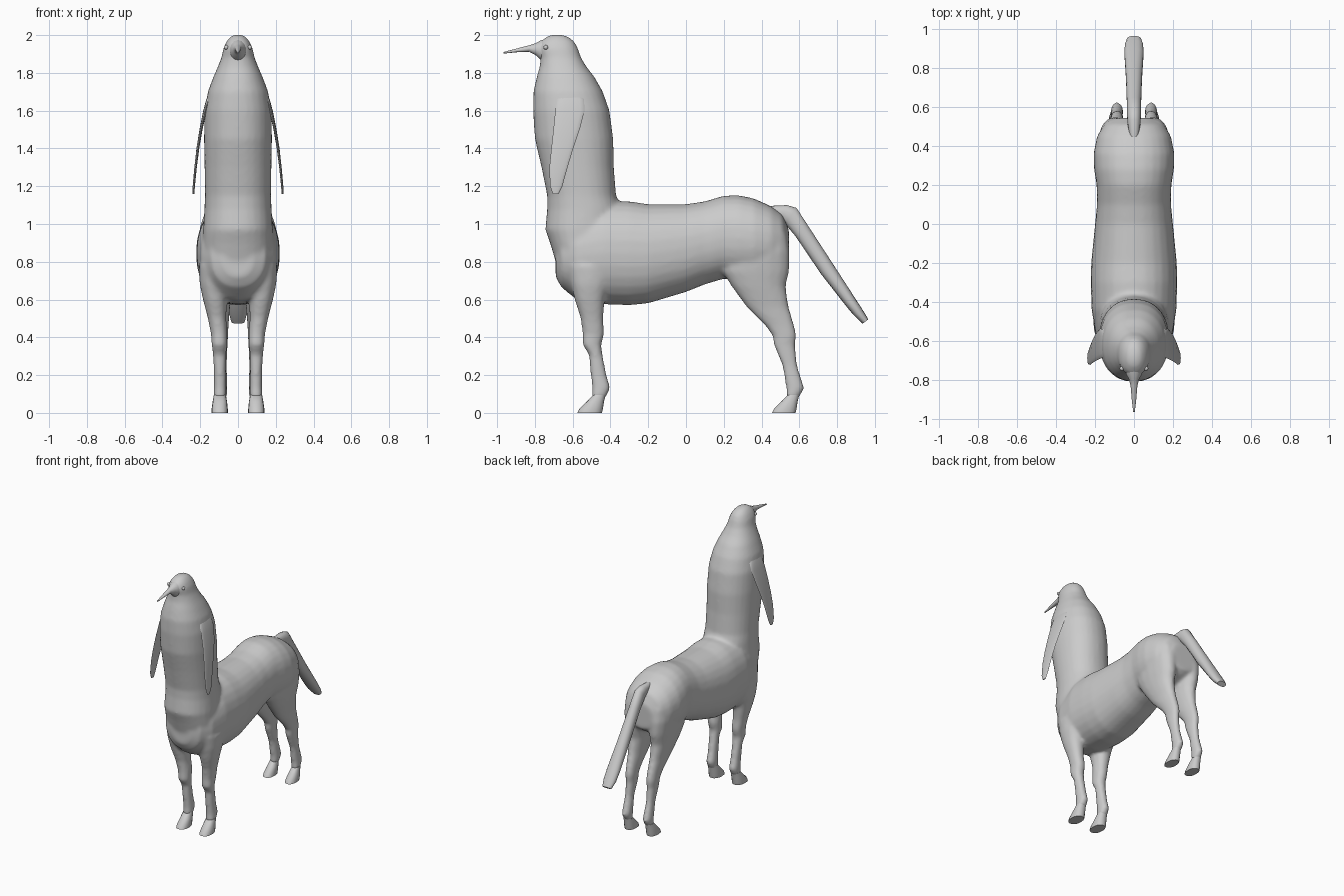
import bpy, bmesh, math

grey = bpy.data.materials.new("plain grey")
grey.diffuse_color = (0.6, 0.6, 0.6, 1)


def finish(obj, angle=50):
    obj.data.materials.clear()
    obj.data.materials.append(grey)
    bpy.ops.object.select_all(action='DESELECT')
    obj.select_set(True)
    bpy.context.view_layer.objects.active = obj
    bpy.ops.object.shade_smooth_by_angle(angle=math.radians(angle))


def loft(name, sections, n=20, power=2.2, side=1):
    """Skin rings; each is (y1, z1, y2, z2, x centre, x half width)."""
    bm = bmesh.new()
    rings = []
    for y1, z1, y2, z2, xc, hx in sections:
        ring = []
        for i in range(n):
            a = 2 * math.pi * i / n
            c, s = math.cos(a), math.sin(a)
            c = math.copysign(abs(c) ** (2 / power), c)
            s = math.copysign(abs(s) ** (2 / power), s)
            t = (1 - c) / 2
            ring.append(bm.verts.new((side * (xc + hx * s),
                                      y1 + (y2 - y1) * t, z1 + (z2 - z1) * t)))
        rings.append(ring)
    for a, b in zip(rings, rings[1:]):
        for i in range(n):
            j = (i + 1) % n
            bm.faces.new((a[i], a[j], b[j], b[i]))
    bm.faces.new(rings[0])
    bm.faces.new(rings[-1])
    bmesh.ops.recalc_face_normals(bm, faces=bm.faces)
    mesh = bpy.data.meshes.new(name)
    bm.to_mesh(mesh)
    bm.free()
    obj = bpy.data.objects.new(name, mesh)
    bpy.context.collection.objects.link(obj)
    finish(obj)
    return obj


def upright(rows):
    """Rows of (z, front y, back y, inner x, outer x) to level rings."""
    return [(f, z, b, z, (i + o) / 2, (o - i) / 2) for z, f, b, i, o in rows]


# Barrel: (y, belly z, back z, half width)
barrel = [(-.69, .72, .93, .08), (-.66, .665, 1.0, .145), (-.58, .60, 1.06, .195),
          (-.44, .575, 1.12, .218), (-.3, .57, 1.12, .222), (-.2, .58, 1.105, .22),
          (0, .64, 1.105, .20), (.1, .68, 1.12, .19), (.2, .71, 1.15, .192),
          (.28, .70, 1.152, .205), (.36, .70, 1.135, .208), (.45, .72, 1.095, .19),
          (.51, .75, 1.05, .155), (.545, .78, .97, .10)]
body = loft("body", [(y, a, y, b, 0, h) for y, a, b, h in barrel], 28)

# Upright trunk and head: (z, front y, back y, half width)
trunk = [(.70, -.67, -.42, .12), (.80, -.69, -.40, .18), (.90, -.72, -.37, .185),
         (.97, -.745, -.34, .185), (1.08, -.735, -.345, .178), (1.15, -.735, -.37, .175),
         (1.3, -.765, -.382, .177), (1.45, -.80, -.385, .18), (1.6, -.81, -.405, .177),
         (1.7, -.808, -.44, .16), (1.78, -.79, -.485, .13), (1.83, -.775, -.525, .108),
         (1.88, -.77, -.555, .088), (1.93, -.782, -.572, .078), (1.965, -.772, -.59, .062),
         (1.99, -.74, -.62, .042), (2.003, -.71, -.66, .02)]
parts = [body, loft("trunk", [(f, z, b, z, 0, h) for z, f, b, h in trunk], 28)]

# Legs down to the fetlocks: (z, front y, back y, inner x, outer x)
fore = [(.78, -.63, -.38, .05, .21), (.68, -.61, -.41, .055, .203),
        (.6, -.59, -.43, .058, .186), (.5, -.558, -.438, .062, .16),
        (.42, -.548, -.432, .056, .144), (.36, -.548, -.448, .056, .14),
        (.31, -.515, -.442, .062, .133), (.2, -.505, -.42, .063, .128),
        (.13, -.497, -.40, .06, .13), (.075, -.50, -.428, .062, .13)]
hind = [(.95, .22, .535, .01, .185), (.85, .20, .55, .012, .19),
        (.75, .19, .548, .02, .178), (.67, .24, .528, .03, .163),
        (.56, .32, .545, .042, .14), (.46, .42, .575, .05, .127),
        (.41, .457, .585, .052, .124), (.36, .464, .578, .055, .12),
        (.25, .51, .59, .06, .116), (.13, .53, .627, .055, .12),
        (.075, .532, .595, .06, .118)]
fore_hoof = [(.095, -.492, -.425, .064, .128), (.06, -.525, -.434, .058, .134),
             (.02, -.565, -.44, .054, .14), (0, -.575, -.445, .054, .14)]
hind_hoof = [(z, f + 1.03, b + 1.025, i, o - .01) for z, f, b, i, o in fore_hoof]

# Flippers: thin curved blades
flipper = [(1.70, -.66, -.58, .12, .15), (1.66, -.685, -.54, .145, .168),
           (1.6, -.692, -.537, .165, .184), (1.5, -.702, -.563, .188, .204),
           (1.4, -.713, -.597, .205, .220), (1.3, -.723, -.627, .218, .231),
           (1.2, -.72, -.655, .228, .240), (1.16, -.705, -.675, .231, .240)]

for side, tag in ((1, "left"), (-1, "right")):
    parts.append(loft("fore_leg_" + tag, upright(fore), 16, 2.2, side))
    parts.append(loft("hind_leg_" + tag, upright(hind), 16, 2.2, side))
    loft("fore_hoof_" + tag, upright(fore_hoof), 16, 2.3, side)
    loft("hind_hoof_" + tag, upright(hind_hoof), 16, 2.3, side)
    loft("flipper_" + tag, upright(flipper), 16, 2, side)
    # Eye bead
    bpy.ops.mesh.primitive_uv_sphere_add(segments=12, ring_count=8, radius=.012,
                                         location=(side * .062, -.742, 1.935))
    eye = bpy.context.object
    eye.name = "eye_" + tag
    finish(eye)

# Fuse trunk, barrel and legs into one soft skin
bpy.ops.object.select_all(action='DESELECT')
for p in parts:
    p.select_set(True)
bpy.context.view_layer.objects.active = body
bpy.ops.object.join()
remesh = body.modifiers.new("fuse", 'REMESH')
remesh.mode = 'VOXEL'
remesh.voxel_size = .012
remesh.use_smooth_shade = True
soften = body.modifiers.new("soften", 'SMOOTH')
soften.factor = .5
soften.iterations = 8

# Beak: (y, lower z, upper z, half width)
beak = [(-.73, 1.855, 1.98, .05), (-.77, 1.868, 1.972, .042), (-.795, 1.893, 1.957, .028),
        (-.83, 1.912, 1.946, .018), (-.9, 1.909, 1.928, .012), (-.965, 1.902, 1.911, .004)]
loft("beak", [(y, a, y, b, 0, h) for y, a, b, h in beak], 14, 2)

# Tail
tail = [(.43, 1.095, .45, 1.05, 0, .02), (.535, 1.10, .50, 1.02, 0, .034),
        (.585, 1.085, .525, 1.0, 0, .036), (.65, .985, .58, .935, 0, .037),
        (.79, .77, .715, .735, 0, .042), (.90, .60, .84, .575, 0, .05),
        (.945, .53, .885, .52, 0, .048), (.965, .495, .935, .472, 0, .036)]
loft("tail", tail, 14, 2.2)
